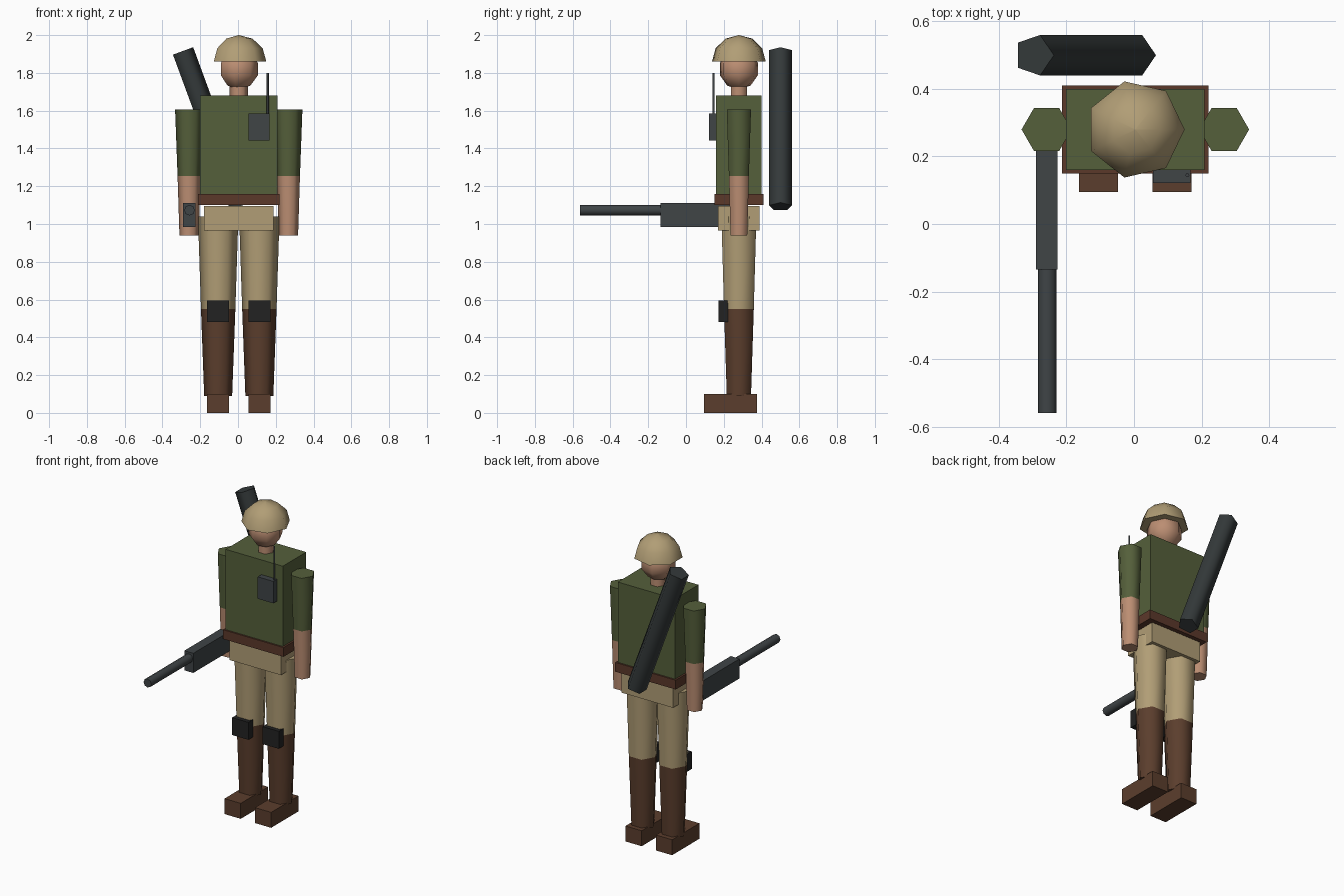
import bpy, math
from math import sin, cos, pi, radians
from mathutils import Vector, Matrix

cube = bpy.data.objects.get("Cube")
if cube:
    bpy.data.objects.remove(cube, do_unlink=True)


def material(name, rgb):
    m = bpy.data.materials.new(name)
    m.use_nodes = True
    m.diffuse_color = (*rgb, 1)
    m.node_tree.nodes["Principled BSDF"].inputs["Base Color"].default_value = (*rgb, 1)
    return m


olive = material("olive cloth", (0.09, 0.115, 0.043))
tan = material("tan cloth", (0.44, 0.34, 0.18))
skin = material("skin", (0.50, 0.27, 0.17))
leather = material("boot leather", (0.105, 0.048, 0.026))
belt_brown = material("belt brown", (0.105, 0.04, 0.023))
gunmetal = material("gunmetal", (0.05, 0.058, 0.062))
tube_grey = material("dark tube grey", (0.034, 0.041, 0.042))
black = material("pad black", (0.016, 0.016, 0.016))

CX, CY = 0.004, 0.28  # body axis


def make(name, verts, faces, mat, smooth=None):
    me = bpy.data.meshes.new(name)
    me.from_pydata(verts, [], faces)
    me.materials.append(mat)
    ob = bpy.data.objects.new(name, me)
    bpy.context.collection.objects.link(ob)
    if smooth:
        bpy.ops.object.select_all(action='DESELECT')
        ob.select_set(True)
        bpy.context.view_layer.objects.active = ob
        bpy.ops.object.shade_smooth_by_angle(angle=radians(smooth))
    return ob


def box(name, x, y, z, mat):
    verts = [(a, b, c) for a in x for b in y for c in z]
    faces = [(0, 1, 3, 2), (4, 6, 7, 5), (0, 4, 5, 1),
             (2, 3, 7, 6), (0, 2, 6, 4), (1, 5, 7, 3)]
    return make(name, verts, faces, mat)


def lathe(name, sides, rings, mat, origin, rot=None, smooth=65):
    """Closed solid from (radius, height) rings, first corner on +x."""
    rot = rot or Matrix.Identity(3)
    verts, faces = [], []
    for r, h in rings:
        for i in range(sides):
            a = 2 * pi * i / sides
            verts.append(Vector(origin) + rot @ Vector((r * cos(a), r * sin(a), h)))
    for k in range(len(rings) - 1):
        for i in range(sides):
            j = (i + 1) % sides
            a, b = k * sides, (k + 1) * sides
            faces.append((a + i, a + j, b + j, b + i))
    faces.append(tuple(reversed(range(sides))))
    top = (len(rings) - 1) * sides
    faces.append(tuple(range(top, top + sides)))
    return make(name, verts, faces, mat, smooth)


def dome(radius, height, start, stop, steps):
    """Rings of an ellipsoid between two latitudes in degrees."""
    out = []
    for k in range(steps + 1):
        a = radians(start + (stop - start) * k / steps)
        out.append((max(radius * cos(a), 0.001), height * sin(a)))
    return out


# Trunk
box("torso", (CX - 0.205, CX + 0.205), (0.16, 0.4), (1.16, 1.68), olive)
box("belt", (CX - 0.217, CX + 0.217), (0.15, 0.41), (1.1, 1.16), belt_brown)
box("hips", (CX - 0.184, CX + 0.184), (0.17, 0.39), (0.965, 1.095), tan)

# Head
lathe("neck", 6, [(0.049, 1.66), (0.049, 1.76)], skin, (CX, CY, 0))
head_rings = [(0.001, -0.108)] + dome(0.108, 0.108, -54, 54, 3) + [(0.001, 0.108)]
lathe("head", 7, head_rings, skin, (CX - 0.002, CY, 1.82))
lathe("helmet", 7, dome(0.146, 0.14, 0, 90, 3), tan, (CX, CY, 1.86), smooth=60)

# Limbs
for side, s in (("left", 1), ("right", -1)):
    arm, leg = (CX + s * 0.263, CY, 0), (CX + s * 0.109, CY, 0)
    lathe(side + "_sleeve", 6, [(0.061, 1.255), (0.074, 1.605)], olive, arm)
    lathe(side + "_forearm", 6, [(0.051, 0.94), (0.061, 1.255)], skin, arm)
    lathe(side + "_thigh", 6, [(0.091, 0.55), (0.107, 1.04)], tan, leg)
    lathe(side + "_boot", 6, [(0.074, 0.09), (0.091, 0.55)], leather, leg)
    x = (leg[0] - 0.058, leg[0] + 0.058)
    box(side + "_shoe", x, (0.095, 0.375), (0, 0.1), leather)
    box(side + "_knee_pad", x, (0.173, 0.222), (0.482, 0.595), black)

# Rifle held in the right hand
box("rifle_body", (-0.29, -0.226), (-0.135, 0.315), (0.985, 1.112), gunmetal)
lathe("rifle_barrel", 8, [(0.028, 0), (0.028, 0.43)], gunmetal,
      (-0.257, -0.13, 1.073), Matrix.Rotation(pi / 2, 3, 'X'))

# Chest radio with aerial
box("radio", (0.056, 0.168), (0.122, 0.165), (1.443, 1.585), gunmetal)
lathe("radio_aerial", 6, [(0.006, 1.5), (0.006, 1.8)], gunmetal, (0.158, 0.145, 0))

# Launch tube slung across the back
lathe("back_tube", 5, [(0.063, 0), (0.063, 0.876)], tube_grey,
      (0.006, 0.5, 1.092), Matrix.Rotation(radians(-20.2), 3, 'Y'), smooth=75)
